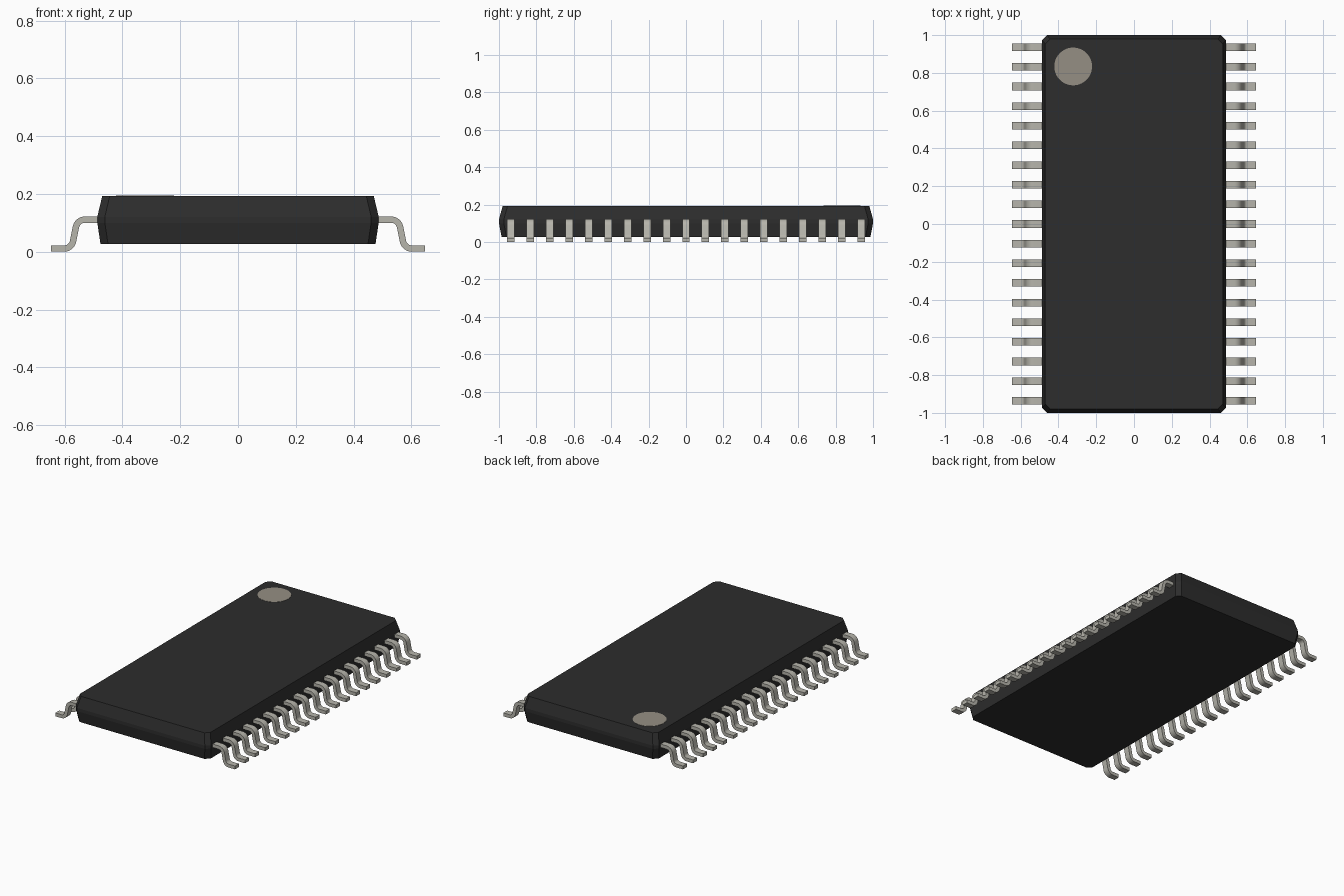
import bpy
import bmesh
import math
from mathutils import Vector

if "Cube" in bpy.data.objects:
    bpy.data.objects.remove(bpy.data.objects["Cube"], do_unlink=True)


def material(name, rgb):
    mat = bpy.data.materials.new(name)
    mat.use_nodes = True
    mat.diffuse_color = (*rgb, 1)
    mat.node_tree.nodes["Principled BSDF"].inputs["Base Color"].default_value = (*rgb, 1)
    return mat


def make_object(name, bm, mat):
    bmesh.ops.recalc_face_normals(bm, faces=bm.faces)
    mesh = bpy.data.meshes.new(name)
    bm.to_mesh(mesh)
    bm.free()
    mesh.materials.append(mat)
    obj = bpy.data.objects.new(name, mesh)
    bpy.context.collection.objects.link(obj)
    return obj


def skin(bm, rings):
    """Bridge equal closed rings of points and cap both ends."""
    loops = [[bm.verts.new(p) for p in ring] for ring in rings]
    n = len(loops[0])
    for a, b in zip(loops, loops[1:]):
        for i in range(n):
            j = (i + 1) % n
            bm.faces.new((a[i], a[j], b[j], b[i]))
    bm.faces.new(loops[0])
    bm.faces.new(loops[-1])


def rounded(points, radius, steps=6):
    """Round the inner corners of an open path with arcs."""
    path = [points[0]]
    for a, b, c in zip(points, points[1:], points[2:]):
        u, v = (a - b).normalized(), (c - b).normalized()
        half = u.angle(v) / 2
        centre = b + (u + v).normalized() * radius / math.sin(half)
        start = b + u * radius / math.tan(half) - centre
        end = b + v * radius / math.tan(half) - centre
        for i in range(steps + 1):
            t = i / steps
            path.append(centre + start.lerp(end, t).normalized() * radius)
    return path + [points[-1]]


plastic = material("black plastic", (0.026, 0.026, 0.026))
metal = material("tinned metal", (0.47, 0.46, 0.41))
paint = material("grey beige marker", (0.30, 0.275, 0.23))

# Moulded body: chamfered rectangles tapering above and below the parting band
def chamfered(x, y, z, c=0.026):
    quarter = [(x, y - c), (x - c, y)]
    corners = []
    for sx, sy in ((1, 1), (-1, 1), (-1, -1), (1, -1)):
        pts = quarter if sx * sy > 0 else quarter[::-1]
        corners += [(sx * px, sy * py, z) for px, py in pts]
    return corners

bm = bmesh.new()
skin(bm, [chamfered(0.476, 0.986, 0.027), chamfered(0.487, 1.0, 0.100),
          chamfered(0.487, 1.0, 0.121), chamfered(0.470, 0.980, 0.193)])
make_object("body", bm, plastic)

# Round marker near the back right corner of the top
bm = bmesh.new()
bmesh.ops.create_cone(bm, cap_ends=True, segments=48, radius1=0.1, radius2=0.1, depth=0.002)
bmesh.ops.translate(bm, verts=bm.verts, vec=(-0.322, 0.834, 0.1935))
make_object("top_marker", bm, paint)

# Gull-wing pin: a bent strip, repeated along y and mirrored in x
THICK, WIDTH, PITCH, COUNT = 0.022, 0.040, 0.104, 19
path = rounded([Vector(p) for p in ((0.47, 0.111), (0.556, 0.111), (0.576, 0.011), (0.647, 0.011))], 0.031)
rings = []
for i, p in enumerate(path):
    d = (path[min(i + 1, len(path) - 1)] - path[max(i - 1, 0)]).normalized()
    side = Vector((-d.y, d.x)) * THICK / 2
    top, low, w = p + side, p - side, WIDTH / 2
    rings.append([(top.x, -w, top.y), (top.x, w, top.y), (low.x, w, low.y), (low.x, -w, low.y)])
bm = bmesh.new()
skin(bm, rings)
bmesh.ops.translate(bm, verts=bm.verts, vec=(0, -PITCH * (COUNT - 1) / 2, 0))
pins = make_object("pins", bm, metal)
array = pins.modifiers.new("row", "ARRAY")
array.count = COUNT
array.use_relative_offset = False
array.use_constant_offset = True
array.constant_offset_displace = (0, PITCH, 0)
pins.modifiers.new("both_sides", "MIRROR").use_axis[0] = True
bpy.context.view_layer.objects.active = pins
pins.select_set(True)
bpy.ops.object.shade_smooth_by_angle(angle=math.radians(35))
